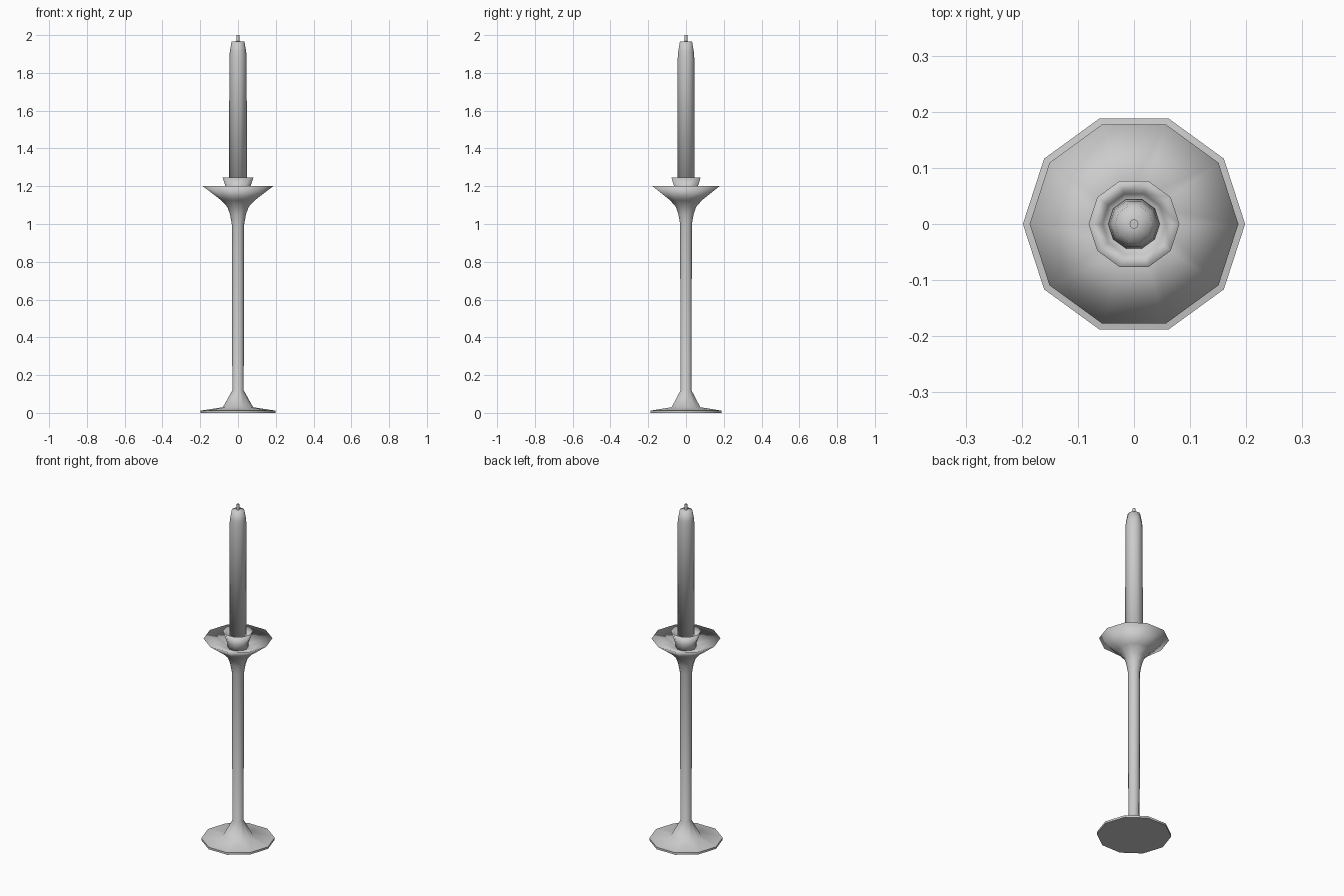
import bpy
import math

SIDES = 10

cube = bpy.data.objects.get("Cube")
if cube:
    bpy.data.objects.remove(cube, do_unlink=True)


def make_material(name, color):
    mat = bpy.data.materials.new(name)
    mat.use_nodes = True
    mat.diffuse_color = color
    mat.node_tree.nodes["Principled BSDF"].inputs["Base Color"].default_value = color
    return mat


grey = make_material("plain grey", (0.6, 0.6, 0.6, 1))


def lathe(name, profile, sharp_rings=()):
    """Spin (radius, height) points round z, close both ends, smooth all but the sharp rings."""
    verts = [(r * math.cos(math.tau * i / SIDES), r * math.sin(math.tau * i / SIDES), z)
             for r, z in profile for i in range(SIDES)]
    faces = [(k * SIDES + i, k * SIDES + (i + 1) % SIDES,
              (k + 1) * SIDES + (i + 1) % SIDES, (k + 1) * SIDES + i)
             for k in range(len(profile) - 1) for i in range(SIDES)]
    faces.append(tuple(reversed(range(SIDES))))
    faces.append(tuple(range(len(verts) - SIDES, len(verts))))
    mesh = bpy.data.meshes.new(name)
    mesh.from_pydata(verts, [], faces)
    mesh.materials.append(grey)
    mesh.shade_smooth()
    for edge in mesh.edges:
        rings = {v // SIDES for v in edge.vertices}
        edge.use_edge_sharp = len(rings) == 1 and rings.pop() in sharp_rings
    obj = bpy.data.objects.new(name, mesh)
    bpy.context.collection.objects.link(obj)
    return obj


# Flared foot, slim stem and knife-edged drip dish in one turned piece
lathe("holder", [
    (0.198, 0), (0.198, 0.012), (0.08, 0.03), (0.03, 0.12),
    (0.033, 1.0), (0.042, 1.05), (0.056, 1.09),
    (0.088, 1.125), (0.186, 1.2), (0.05, 1.148),
], sharp_rings=(0, 1))

# Flared cup that grips the candle
lathe("candle_cup", [
    (0.055, 1.145), (0.058, 1.175), (0.081, 1.245),
    (0.056, 1.205), (0.048, 1.2),
])

# Candle with a tapered shoulder
lathe("candle", [
    (0.047, 1.18), (0.046, 1.88), (0.043, 1.915), (0.034, 1.965), (0.008, 1.968),
])

# Wick
lathe("wick", [(0.008, 1.96), (0.008, 2.0)], sharp_rings=(0, 1))
